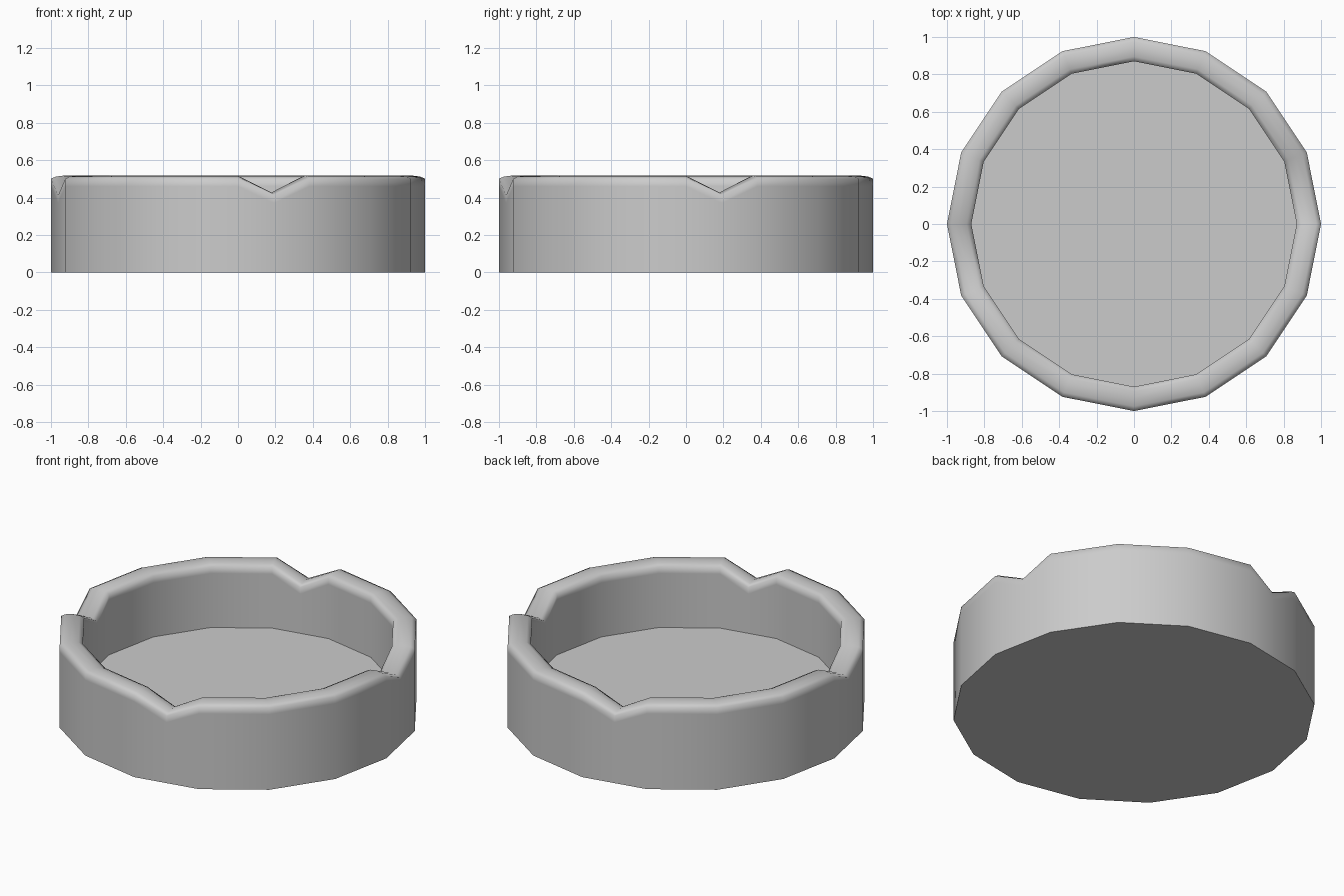
import bpy
import bmesh
from math import cos, sin, pi

cube = bpy.data.objects.get("Cube")
if cube:
    bpy.data.objects.remove(cube, do_unlink=True)

# Material
grey = bpy.data.materials.new("plain_grey")
grey.use_nodes = True
colour = (0.6, 0.6, 0.6, 1.0)
grey.diffuse_color = colour
grey.node_tree.nodes["Principled BSDF"].inputs["Base Color"].default_value = colour

SIDES = 16
NOTCH_DROP = 0.09
# Wall section as (radius, height), from the outer foot over the rim to the floor
PROFILE = [(1, 0), (1, 0.46), (1, 0.5), (0.975, 0.512), (0.935, 0.517),
           (0.895, 0.512), (0.87, 0.5), (0.87, 0.46), (0.87, 0.13)]

# Columns around the dish: every corner, plus one mid-side column per quarter for a notch
columns = []
for i in range(SIDES):
    angle = 2 * pi * i / SIDES
    columns.append((angle, 1.0, 0.0))
    if i % 4 == 0:
        columns.append((angle + pi / SIDES, cos(pi / SIDES), NOTCH_DROP))

bm = bmesh.new()
rings = []
for level, (radius, height) in enumerate(PROFILE):
    is_rim = 0 < level < len(PROFILE) - 1
    rings.append([bm.verts.new((radius * k * cos(a), radius * k * sin(a),
                                height - (drop if is_rim else 0)))
                  for a, k, drop in columns])

# Outer wall, rim and inner wall
count = len(columns)
for low, high in zip(rings, rings[1:]):
    for i in range(count):
        j = (i + 1) % count
        bm.faces.new((low[i], low[j], high[j], high[i])).smooth = True

# Underside and floor, with crisp borders
for ring in (rings[0][::-1], rings[-1]):
    cap = bm.faces.new(ring)
    for edge in cap.edges:
        edge.smooth = False

bmesh.ops.recalc_face_normals(bm, faces=bm.faces[:])
mesh = bpy.data.meshes.new("notched_dish")
bm.to_mesh(mesh)
bm.free()
mesh.materials.append(grey)
dish = bpy.data.objects.new("notched_dish", mesh)
bpy.context.collection.objects.link(dish)
